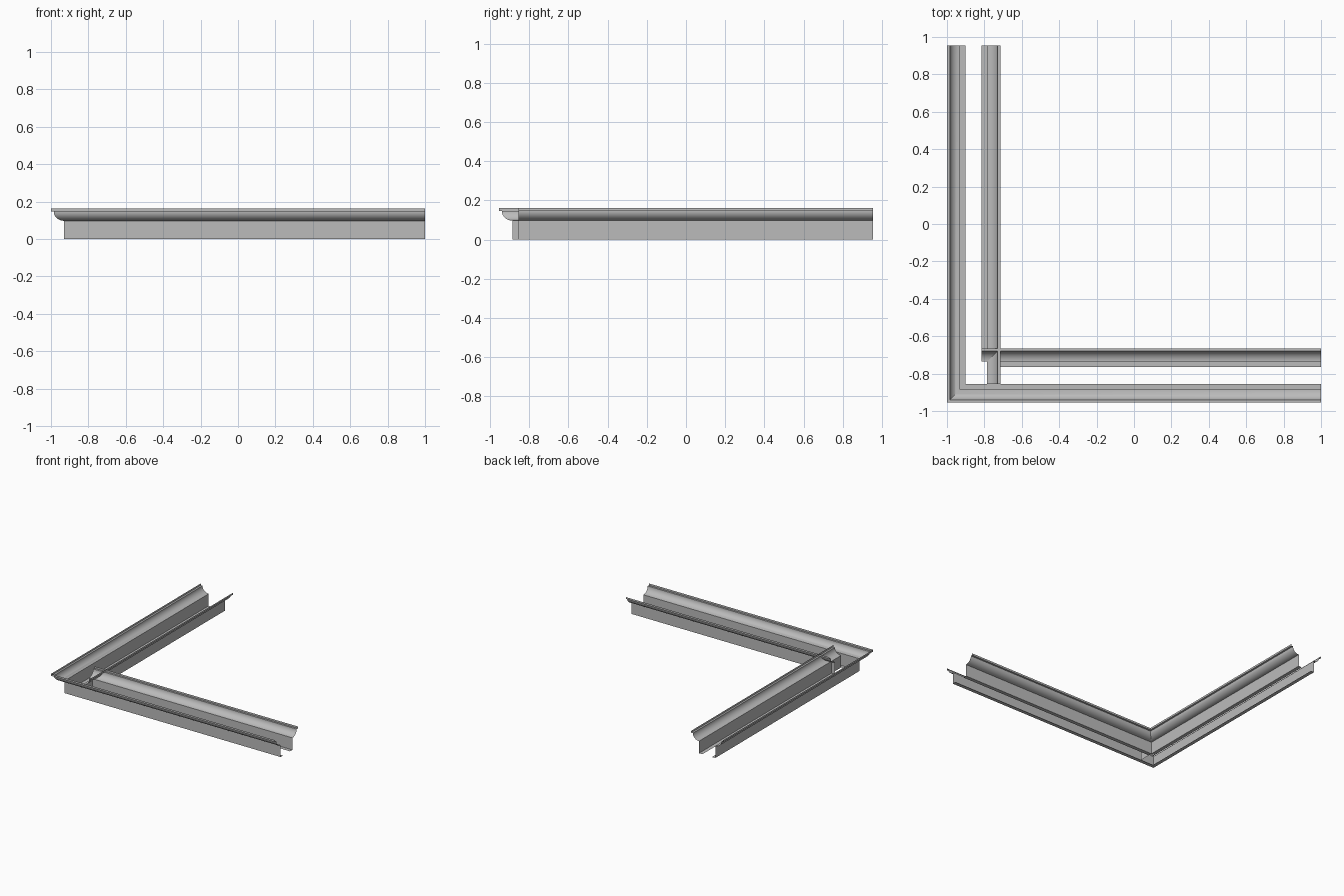
import bpy, bmesh
from math import sin, cos, pi, radians

if "Cube" in bpy.data.objects:
    bpy.data.objects.remove(bpy.data.objects["Cube"], do_unlink=True)

# One grey for every sheet
grey = bpy.data.materials.new("plain grey")
grey.use_nodes = True
colour = (0.5, 0.5, 0.5, 1)
grey.diffuse_color = colour
grey.node_tree.nodes["Principled BSDF"].inputs["Base Color"].default_value = colour

# Cross-section as (outward, height): wall, quarter-round cove, ledge, rim
WALL, LEDGE, RIM = 0.03, 0.085, 0.10
COVE_Z, LEDGE_Z, TOP_Z = 0.097, 0.147, 0.162
STEPS = 14
cove = [(WALL + (LEDGE - WALL) * sin(a), LEDGE_Z - (LEDGE_Z - COVE_Z) * cos(a))
        for a in (i * pi / 2 / STEPS for i in range(STEPS + 1))]
moulding = [(WALL, 0)] + cove + [(RIM, LEDGE_Z), (RIM, TOP_Z)]
foot = [(0, 0), (WALL, 0)]


def sweep(name, profile, stations):
    """Sweep a profile through stations of (base point, outward direction)."""
    bm = bmesh.new()
    rows = [[bm.verts.new((bx + o * dx, by + o * dy, z)) for o, z in profile]
            for (bx, by), (dx, dy) in stations]
    for a, b in zip(rows, rows[1:]):
        for j in range(len(profile) - 1):
            bm.faces.new((a[j], b[j], b[j + 1], a[j + 1])).smooth = True
    mesh = bpy.data.meshes.new(name)
    bm.to_mesh(mesh)
    bm.free()
    mesh.set_sharp_from_angle(angle=radians(30))
    mesh.materials.append(grey)
    obj = bpy.data.objects.new(name, mesh)
    bpy.context.collection.objects.link(obj)


BACK, END = 0.955, 1.0
LEFT, RIGHT, FRONT, REAR = (-1, 0), (1, 0), (0, -1), (0, 1)

# Outer run, mitred at the corner
OX, OY = -0.9, -0.855
outer = [((OX, BACK), LEFT), ((OX, OY), (-1, -1)), ((END, OY), FRONT)]
sweep("outer_moulding", moulding, outer)
sweep("outer_foot", foot, outer)

# Inner runs, crossing each other at the corner
IX, IY = -0.815, -0.765
sweep("inner_side_moulding", moulding, [((IX, OY), RIGHT), ((IX, BACK), RIGHT)])
sweep("inner_side_foot", foot, [((IX, IY + WALL), RIGHT), ((IX, BACK), RIGHT)])
sweep("inner_front_moulding", moulding, [((END, IY), REAR), ((IX, IY), REAR)])
sweep("inner_front_foot", foot, [((END, IY), REAR), ((IX + WALL, IY), REAR)])
